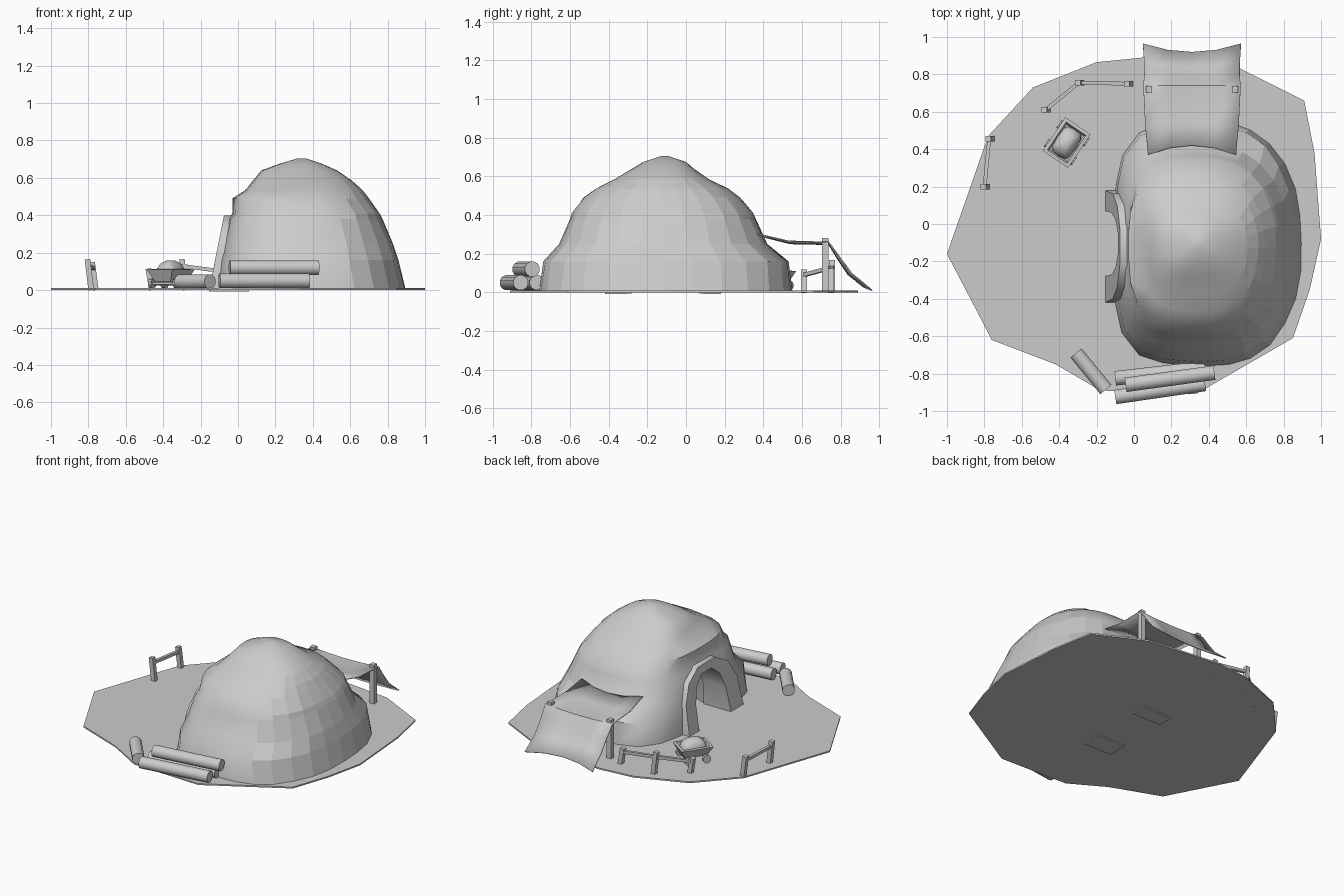
import bpy, bmesh, math, random
from mathutils import Vector, Matrix

if "Cube" in bpy.data.objects:
    bpy.data.objects.remove(bpy.data.objects["Cube"])

random.seed(4)
stone = bpy.data.materials.new("light_grey")
stone.diffuse_color = (0.6, 0.6, 0.6, 1)
stone.use_nodes = True
stone.node_tree.nodes["Principled BSDF"].inputs["Base Color"].default_value = stone.diffuse_color


def make(name, verts, faces, smooth=None):
    me = bpy.data.meshes.new(name)
    me.from_pydata(verts, [], faces)
    bm = bmesh.new()
    bm.from_mesh(me)
    bmesh.ops.recalc_face_normals(bm, faces=bm.faces)
    bm.to_mesh(me)
    bm.free()
    me.materials.append(stone)
    ob = bpy.data.objects.new(name, me)
    bpy.context.collection.objects.link(ob)
    if smooth is not None:
        smooth_by_angle(ob, smooth)
    return ob


def smooth_by_angle(ob, deg):
    bpy.ops.object.select_all(action='DESELECT')
    ob.select_set(True)
    bpy.context.view_layer.objects.active = ob
    bpy.ops.object.shade_smooth_by_angle(angle=math.radians(deg))


def loft(name, rings, smooth=None):
    """Closed rings of equal size, joined and capped."""
    n = len(rings[0])
    verts = [v for r in rings for v in r]
    faces = [(k * n + i, k * n + (i + 1) % n, (k + 1) * n + (i + 1) % n, (k + 1) * n + i)
             for k in range(len(rings) - 1) for i in range(n)]
    faces += [tuple(range(n)), tuple(range(len(verts) - n, len(verts)))]
    return make(name, verts, faces, smooth)


def rod(name, a, b, r, sides=4, smooth=None):
    """Straight bar or log from a to b."""
    a, b = Vector(a), Vector(b)
    d = (b - a).normalized()
    up = Vector((0, 0, 1)) if abs(d.z) < 0.9 else Vector((0, 1, 0))
    u = d.cross(up).normalized()
    v = u.cross(d)
    ang = [2 * math.pi * (i + 0.5) / sides for i in range(sides)]
    return loft(name, [[p + r * (math.cos(t) * u + math.sin(t) * v) for t in ang] for p in (a, b)], smooth)


# Ground plate
outline = [(-1, -.16), (-.78, .47), (-.54, .73), (-.2, .865), (.05, .89), (.57, .83), (.91, .66),
           (.965, .38), (1, -.08), (.94, -.35), (.85, -.61), (.33, -.91), (-.18, -.89),
           (-.42, -.75), (-.76, -.62)]
loft("ground", [[(x, y, z) for x, y in outline] for z in (0, .01)])

# Rock mound: rounded box rings given as height, x range, y range
levels = [(.004, -.11, .90, -.76, .55), (.16, -.10, .86, -.74, .53), (.25, -.08, .83, -.655, .42),
          (.38, -.05, .775, -.605, .365), (.41, -.03, .76, -.59, .35), (.49, -.03, .70, -.53, .28),
          (.535, .04, .665, -.47, .22), (.585, .08, .61, -.37, .12), (.64, .125, .53, -.28, .04),
          (.675, .22, .45, -.22, 0), (.705, .32, .36, -.13, -.09)]
N = 28
rings = []
for k, (z, x0, x1, y0, y1) in enumerate(levels):
    cx, cy, a, b = (x0 + x1) / 2, (y0 + y1) / 2, (x1 - x0) / 2, (y1 - y0) / 2
    ring = []
    for i in range(N):
        t = 2 * math.pi * i / N
        c, s = math.cos(t), math.sin(t)
        n = 2.4 if c > 0 else 3.8 - 0.13 * k
        r = (abs(c) ** n + abs(s) ** n) ** (-1 / n)
        r *= 1 + random.uniform(-.012, .004)
        ring.append((cx + a * r * c, cy + b * r * s, z))
    rings.append(ring)
mound = loft("rock_mound", rings)


def arch(y0, y1, h, x):
    """Arch outline in the y-z plane; x is a function of height."""
    shape = [(0, -.02), (.03, .5), (.14, .8), (.34, .97), (.66, .97), (.86, .8), (.97, .5), (1, -.02)]
    return [(x(q * h), y0 + (y1 - y0) * p, q * h) for p, q in shape]


# Cave tunnel cut into the mound
tunnel = loft("tunnel_cutter", [arch(-.28, .07, .36, lambda z: -.4), arch(-.30, .09, .36, lambda z: .1),
                                arch(-.42, .14, .40, lambda z: .3), arch(-.3, .05, .3, lambda z: .55)])
tunnel.hide_render = True
tunnel.hide_set(True)
cut = mound.modifiers.new("cave", 'BOOLEAN')
cut.object = tunnel
cut.solver = 'EXACT'
bpy.context.view_layer.objects.active = mound
mound.select_set(True)
bpy.ops.object.modifier_apply(modifier="cave")
smooth_by_angle(mound, 42)
# The rear wall stays faceted
for p in mound.data.polygons:
    if p.center.x > .6 and p.normal.x > .45:
        p.use_smooth = False

# Rock frame around the cave mouth, leaning back with height
lean = lambda z: -.155 + .2 * max(z, 0)
inner, outer = arch(-.28, .07, .355, lean), arch(-.42, .18, .41, lean)
deep = lambda pts: [(.06, y, z) for x, y, z in pts]
m = len(inner)
verts = inner + outer + deep(inner) + deep(outer)
faces = []
for i in range(m - 1):
    j = i + 1
    faces += [(i, j, m + j, m + i), (i, j, 2 * m + j, 2 * m + i), (m + i, m + j, 3 * m + j, 3 * m + i),
              (2 * m + i, 2 * m + j, 3 * m + j, 3 * m + i)]
faces += [(i, m + i, 3 * m + i, 2 * m + i) for i in (0, m - 1)]
make("cave_mouth", verts, faces, 40)

# Cloth awning: rows of y at edge, y at middle, z at edge, z at middle, half width
rows = [(.37, .42, .305, .285, .235), (.53, .54, .268, .255, .25), (.74, .74, .262, .25, .26),
        (.80, .79, .18, .17, .255), (.86, .84, .10, .095, .255), (.965, .92, .012, .03, .262)]
verts = []
for ye, ym, ze, zm, w in rows:
    for i in range(5):
        u = (i - 2) / 2
        verts.append((.31 + w * u, ym + (ye - ym) * u * u, zm + (ze - zm) * u * u))
faces = [(k * 5 + i, k * 5 + i + 1, k * 5 + i + 6, k * 5 + i + 5) for k in range(5) for i in range(4)]
awning = make("awning", verts, faces, 25)
awning.modifiers.new("thickness", 'SOLIDIFY').thickness = .006
for x in (.08, .54):
    rod("awning_pole", (x, .72, 0), (x, .72, .28), .024)

# Fences: posts as x, y, height, rails between neighbours
for posts in ([(-.785, .2, .165), (-.76, .455, .15)],
              [(-.46, .61, .115), (-.28, .755, .165), (-.02, .75, .12)]):
    tops = []
    for x, y, h in posts:
        rod("fence_post", (x, y, 0), (x - .02, y, h), .021)
        tops.append((x - .014, y, h * .78))
    for a, b in zip(tops, tops[1:]):
        rod("fence_rail", a, b, .014)

# Log pile and a loose log
for a, b in (((-.10, -.925, .05), (.38, -.855, .05)), ((-.10, -.825, .05), (.38, -.77, .05)),
             ((-.045, -.86, .12), (.43, -.795, .12)), ((-.31, -.69, .045), (-.15, -.885, .045))):
    rod("log", a, b, .04, 12, 40)

# Mine cart: flared tub with a rim, heap and four wheels
place = Matrix.Translation((-.36, .435, 0)) @ Matrix.Rotation(math.radians(56), 4, 'Z')


def box_ring(l, w, z):
    return [place @ Vector((sx * l, sy * w, z)) for sx, sy in ((1, 1), (-1, 1), (-1, -1), (1, -1))]


loft("cart_tub", [box_ring(.075, .05, .045), box_ring(.108, .082, .11),
                  box_ring(.09, .064, .112), box_ring(.08, .055, .09)])
heap = []
for s, z in ((1, .09), (.95, .115), (.7, .143), (.3, .158)):
    heap.append([place @ Vector((.085 * s * math.copysign(abs(math.cos(t)) ** .6, math.cos(t)),
                                 .06 * s * math.copysign(abs(math.sin(t)) ** .6, math.sin(t)), z))
                 for t in [2 * math.pi * i / 12 for i in range(12)]])
loft("cart_heap", heap, 60)
for sx in (-1, 1):
    rod("cart_axle", place @ Vector((sx * .06, -.08, .036)), place @ Vector((sx * .06, .08, .036)), .01, 6)
    for sy in (-1, 1):
        rod("cart_wheel", place @ Vector((sx * .06, sy * .07, .036)),
            place @ Vector((sx * .06, sy * .09, .036)), .027, 10)
